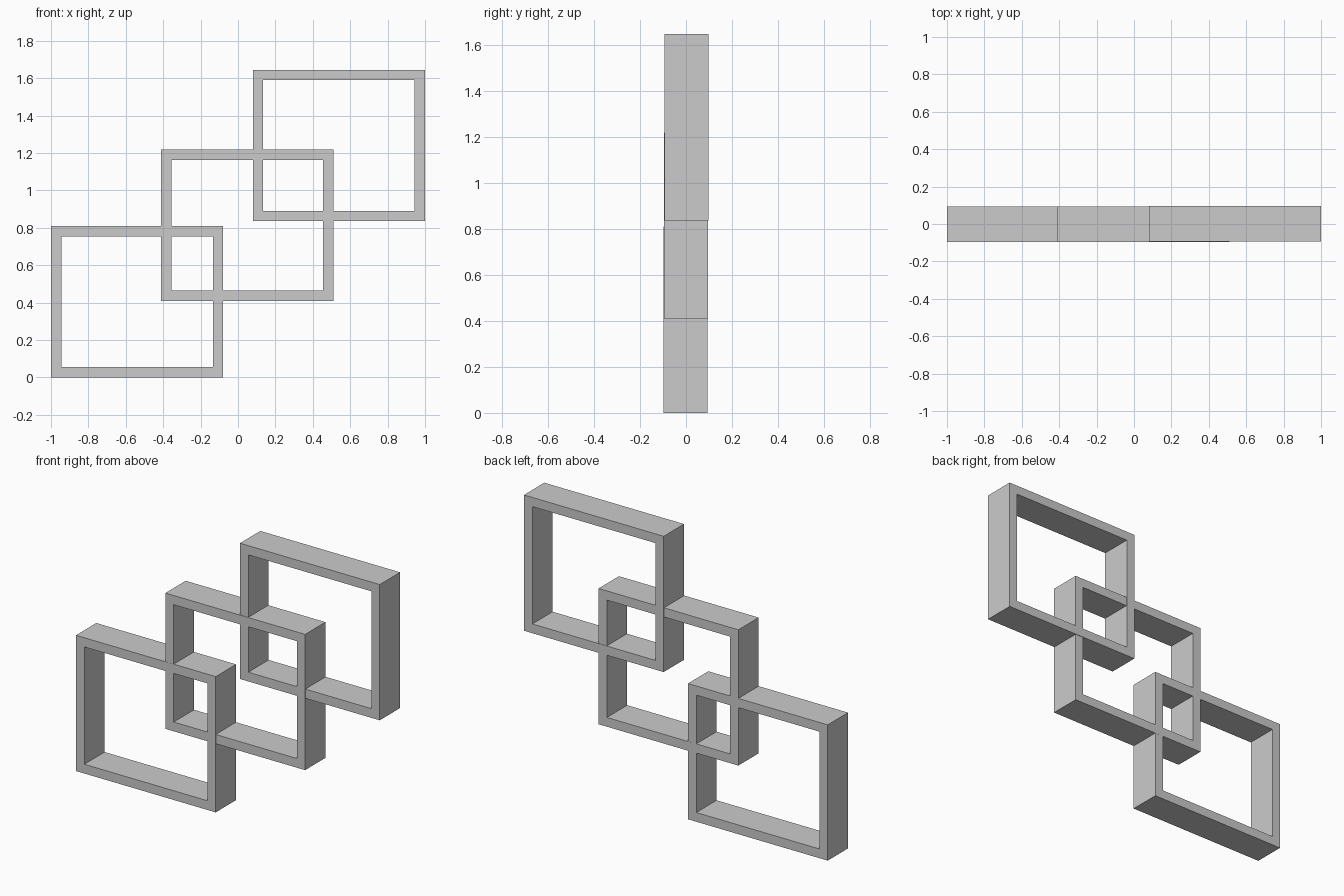
import bpy, bmesh

if "Cube" in bpy.data.objects:
    bpy.data.objects.remove(bpy.data.objects["Cube"])

W, H, T, D = 0.921, 0.809, 0.055, 0.191  # frame width, height, bar thickness, depth


def make_frame(name, x0, z0, y0):
    """Rectangular frame: front ring of four mitred quads, extruded backwards."""
    bm = bmesh.new()

    def ring(i):
        xs, zs = (x0 + i, x0 + W - i), (z0 + i, z0 + H - i)
        return [bm.verts.new((xs[a], y0, zs[b])) for a, b in ((0, 0), (1, 0), (1, 1), (0, 1))]

    outer, inner = ring(0), ring(T)
    faces = []
    for i in range(4):
        j = (i + 1) % 4
        faces.append(bm.faces.new((outer[i], outer[j], inner[j], inner[i])))
    ext = bmesh.ops.extrude_face_region(bm, geom=faces, use_keep_orig=True)
    verts = [g for g in ext["geom"] if isinstance(g, bmesh.types.BMVert)]
    bmesh.ops.translate(bm, vec=(0, D, 0), verts=verts)
    bmesh.ops.recalc_face_normals(bm, faces=bm.faces)
    mesh = bpy.data.meshes.new(name)
    bm.to_mesh(mesh)
    bm.free()
    ob = bpy.data.objects.new(name, mesh)
    bpy.context.collection.objects.link(ob)
    return ob


# Three equal frames stepping up to the right
frames = make_frame("interlocked_frames", -1.0, 0.0, -0.097)
others = [make_frame("middle_frame", -0.411, 0.409, -0.0965),
          make_frame("upper_frame", 0.079, 0.836, -0.094)]

# Fuse the crossings into one wall sculpture
bpy.context.view_layer.objects.active = frames
for ob in others:
    mod = frames.modifiers.new("fuse", 'BOOLEAN')
    mod.operation = 'UNION'
    mod.solver = 'EXACT'
    mod.object = ob
    bpy.ops.object.modifier_apply(modifier=mod.name)
    bpy.data.objects.remove(ob)
